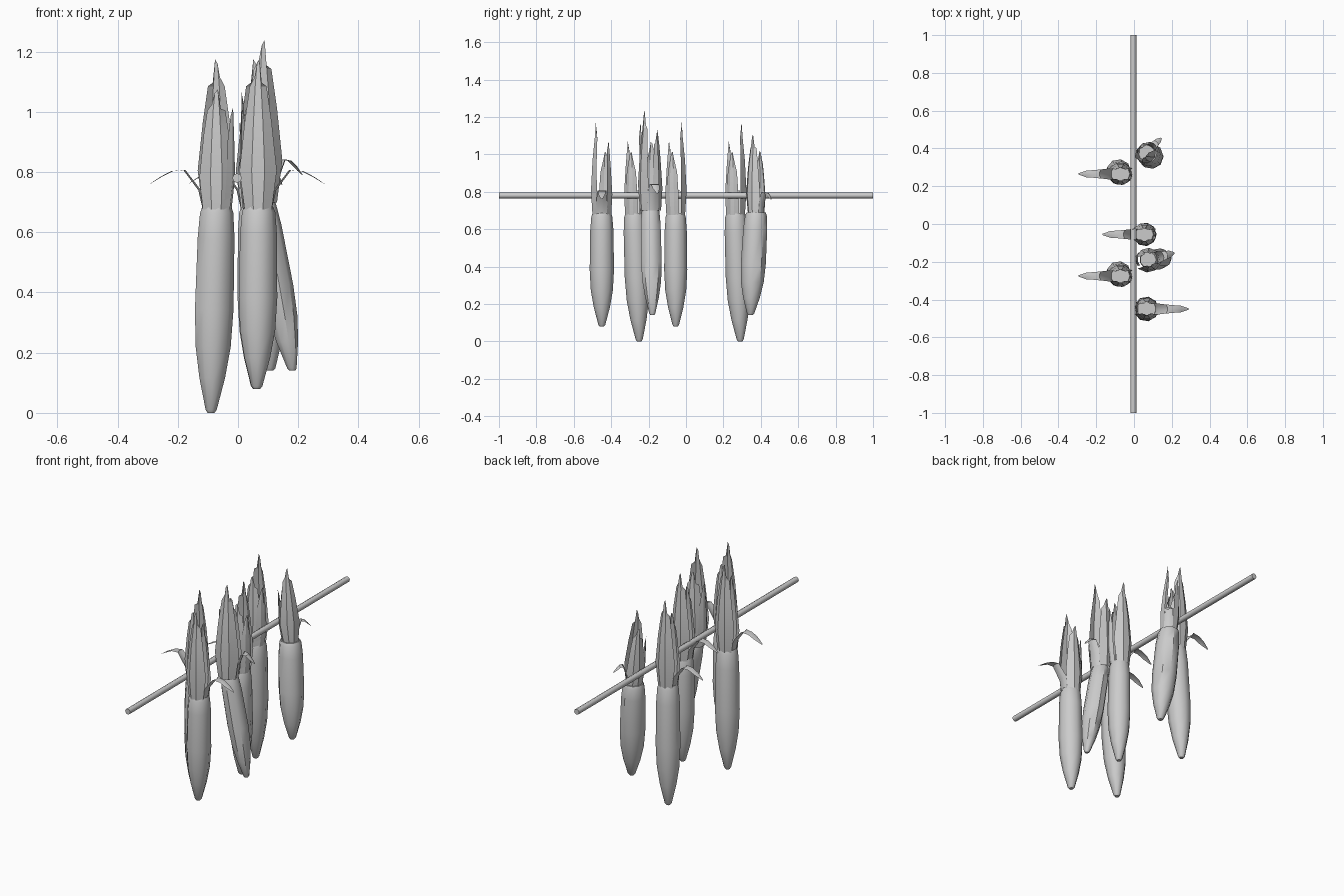
import bpy, bmesh, math
from mathutils import Vector, Matrix

if "Cube" in bpy.data.objects:
    bpy.data.objects.remove(bpy.data.objects["Cube"])


def finish(name, bm, angle):
    bmesh.ops.recalc_face_normals(bm, faces=bm.faces)
    me = bpy.data.meshes.new(name)
    bm.to_mesh(me)
    bm.free()
    ob = bpy.data.objects.new(name, me)
    bpy.context.collection.objects.link(ob)
    bpy.context.view_layer.objects.active = ob
    ob.select_set(True)
    bpy.ops.object.shade_smooth_by_angle(angle=math.radians(angle))
    ob.select_set(False)


# Cob: lathe profile as (fraction from tip to top, radius)
PROFILE = [(0, .012), (.015, .019), (.17, .044), (.32, .06), (.5, .066),
           (.85, .063), (.97, .057), (1, .05)]


def cob(name, top, bottom, fat):
    bm = bmesh.new()
    a, b = Vector(bottom), Vector(top)
    rings = []
    for t, r in PROFILE:
        c = a.lerp(b, t)
        rings.append([bm.verts.new(c + Vector((math.cos(k * math.tau / 9),
                                              math.sin(k * math.tau / 9), 0)) * r * fat)
                      for k in range(9)])
    for p, q in zip(rings, rings[1:]):
        for k in range(9):
            bm.faces.new((p[k], p[(k + 1) % 9], q[(k + 1) % 9], q[k]))
    bm.faces.new(rings[0])
    bm.faces.new(rings[-1])
    finish(name, bm, 40)


# Leaf sheet: stations (outward, height, half width), folded along its middle
def leaf(bm, stations, angle, fold, mat, notch=0):
    rot = mat @ Matrix.Rotation(math.radians(angle), 4, 'Z')
    rows = []
    for i, (out, z, w) in enumerate(stations):
        drop = notch if i == len(stations) - 1 else 0
        f = fold * w
        rows.append([bm.verts.new(rot @ Vector(p)) for p in
                     ((out - f, -w, z - drop), (out, -w * .35, z - drop * .25),
                      (out, w * .35, z), (out - f, w, z - drop * 1.3))])
    for p, q in zip(rows, rows[1:]):
        for k in range(3):
            bm.faces.new((p[k], p[k + 1], q[k + 1], q[k]))


LONG = [(.05, -.01, .045), (.058, .12, .062), (.05, .28, .045), (.038, .40, .028), (.032, .49, .012)]
SHORT = [(.05, -.01, .045), (.056, .10, .056), (.048, .24, .042), (.042, .32, .03), (.036, .39, .015)]
SIDE = [(.05, -.01, .03), (.062, .10, .034), (.06, .22, .026), (.058, .33, .01)]
CURL = [(.045, -.01, .034), (.06, .055, .03), (.11, .122, .024), (.15, .118, .02), (.185, .10, .018), (.222, .075, .004)]


def husk(name, top, turn, scale, reach, lean):
    bm = bmesh.new()
    mat = (Matrix.Translation(top) @ Matrix.Rotation(math.radians(lean), 4, 'Y')
           @ Matrix.Rotation(math.radians(turn), 4, 'Z') @ Matrix.Scale(scale, 4))
    leaf(bm, LONG, -90, .5, mat, .06)
    leaf(bm, SHORT, 90, .5, mat, .05)
    leaf(bm, SIDE, 160, .4, mat, .03)
    curl = [(.045 + (o - .045) * reach, z, w) for o, z, w in CURL]
    leaf(bm, curl, 0, .3, mat)
    finish(name, bm, 30)


# top, bottom, cob fatness, husk turn, husk scale, curl reach, husk lean
COBS = [
    ((.067, -.45, .685), (.062, -.45, .08), 1, 0, 1, 1, 0),
    ((-.072, -.275, .685), (-.09, -.25, 0), 1, 180, 1, 1, 0),
    ((.075, -.19, .71), (.18, -.18, .14), .85, 15, 1.08, .5, 0),
    ((.055, -.055, .685), (.06, -.055, .08), .95, 180, 1, 1, 0),
    ((-.072, .265, .685), (-.09, .29, 0), 1, 180, 1, 1, 0),
    ((.07, .375, .69), (.105, .345, .14), 1.03, 45, .85, .5, -4),
]
for i, (top, bottom, fat, turn, scale, reach, lean) in enumerate(COBS, 1):
    cob(f"corn_cob_{i}", top, bottom, fat)
    husk(f"husk_leaves_{i}", top, turn, scale, reach, lean)

# Hanging pole along y
bm = bmesh.new()
bmesh.ops.create_cone(bm, cap_ends=True, segments=8, radius1=.016, radius2=.016, depth=2,
                      matrix=Matrix.Translation((-.003, 0, .78)) @ Matrix.Rotation(math.pi / 2, 4, 'X'))
finish("hanging_pole", bm, 50)
